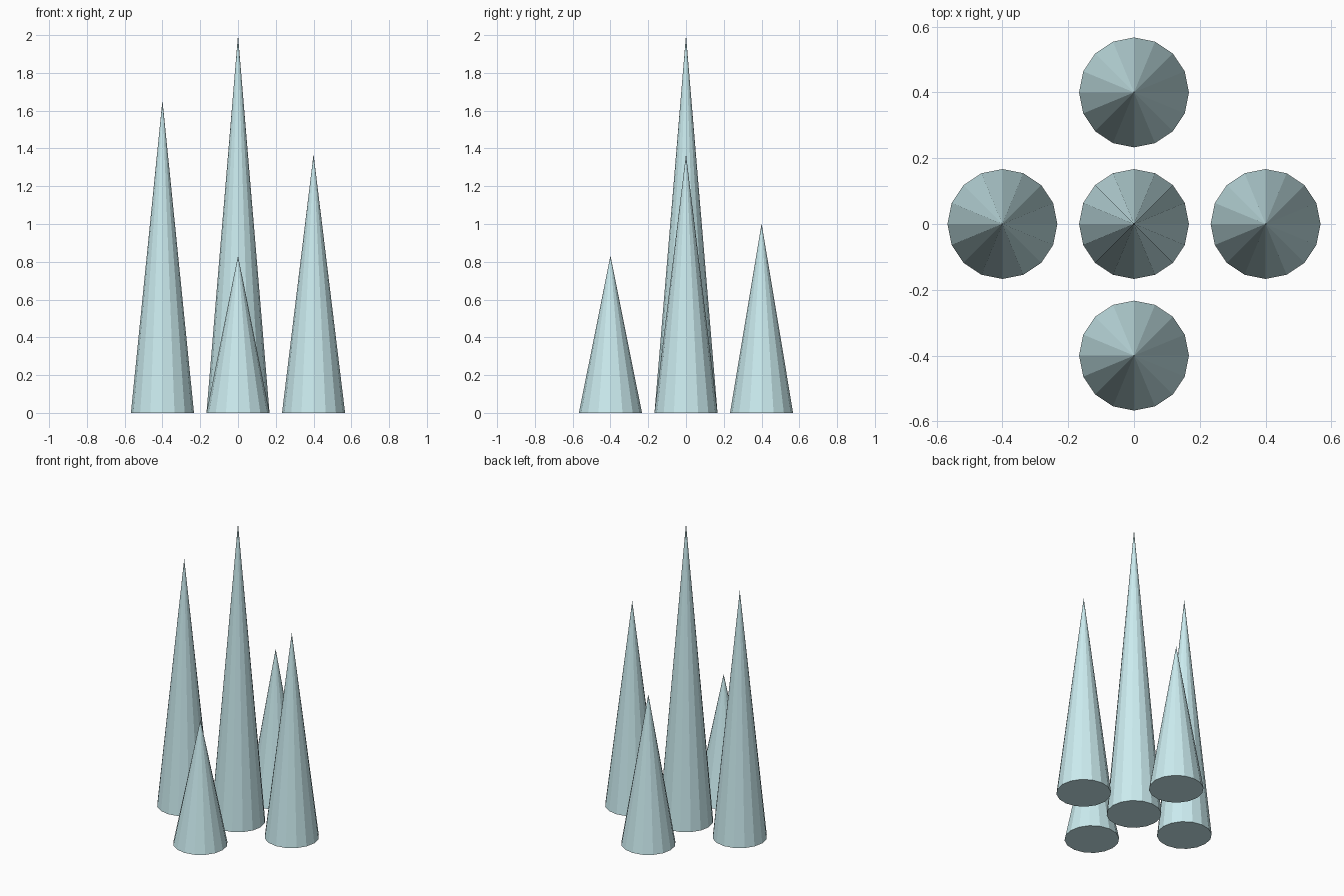
import bpy

if "Cube" in bpy.data.objects:
    bpy.data.objects.remove(bpy.data.objects["Cube"])

RADIUS, SPACING = 0.167, 0.4

ice = bpy.data.materials.new("pale_ice")
ice.diffuse_color = (0.6, 0.84, 0.87, 1)
ice.use_nodes = True
ice.node_tree.nodes["Principled BSDF"].inputs["Base Color"].default_value = ice.diffuse_color


def spike(name, x, y, height):
    """Sixteen-sided flat-shaded cone standing on the ground."""
    bpy.ops.mesh.primitive_cone_add(vertices=16, radius1=RADIUS, radius2=0,
                                    depth=height, location=(x, y, height / 2))
    obj = bpy.context.object
    obj.name = name
    obj.data.materials.append(ice)


# Tall centre spike with four shorter ones around it
spike("centre_spike", 0, 0, 2.0)
spike("left_spike", -SPACING, 0, 1.655)
spike("right_spike", SPACING, 0, 1.37)
spike("back_spike", 0, SPACING, 1.003)
spike("front_spike", 0, -SPACING, 0.833)
